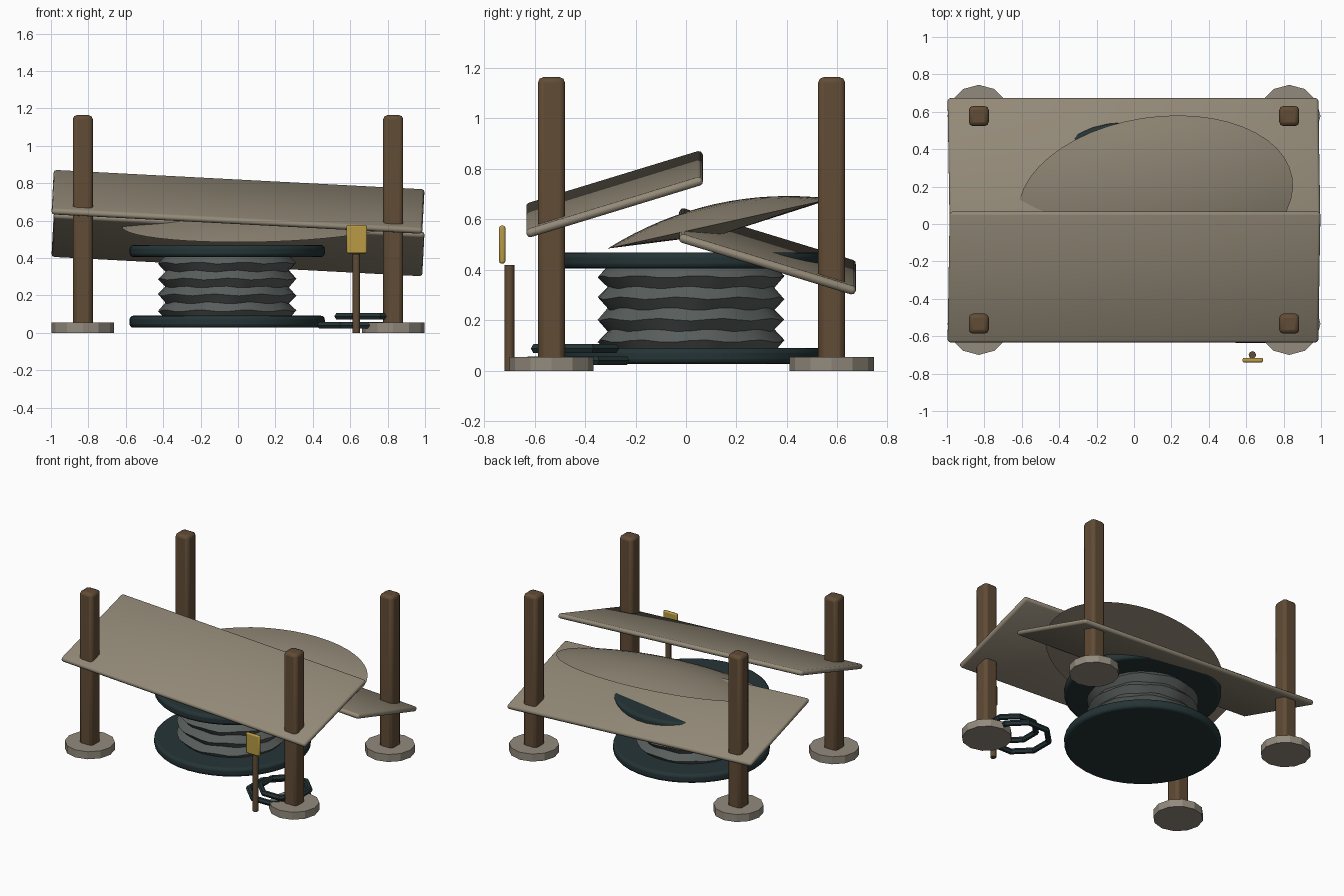
import bpy, bmesh, math
from mathutils import Matrix

if "Cube" in bpy.data.objects:
    bpy.data.objects.remove(bpy.data.objects["Cube"], do_unlink=True)


def material(name, rgb):
    m = bpy.data.materials.new(name)
    m.use_nodes = True
    m.diffuse_color = (*rgb, 1)
    m.node_tree.nodes["Principled BSDF"].inputs["Base Color"].default_value = (*rgb, 1)
    return m


canvas = material("khaki canvas", (0.29, 0.25, 0.185))
wood = material("dark wood", (0.12, 0.072, 0.036))
stone = material("pale stone", (0.29, 0.255, 0.205))
rubber = material("dark teal rubber", (0.018, 0.034, 0.037))
bellows_grey = material("bellows grey", (0.10, 0.115, 0.108))
brass = material("brass yellow", (0.48, 0.33, 0.06))


def finish(name, bm, mat, matrix, angle=None, bevel=0, segments=2):
    """Turn a bmesh into a placed object; angle None keeps flat faces."""
    bmesh.ops.recalc_face_normals(bm, faces=bm.faces)
    mesh = bpy.data.meshes.new(name)
    bm.to_mesh(mesh)
    bm.free()
    mesh.materials.append(mat)
    ob = bpy.data.objects.new(name, mesh)
    bpy.context.collection.objects.link(ob)
    ob.matrix_world = matrix
    if bevel:
        mod = ob.modifiers.new("Bevel", "BEVEL")
        mod.width, mod.segments = bevel, segments
    if angle:
        bpy.ops.object.select_all(action="DESELECT")
        ob.select_set(True)
        bpy.context.view_layer.objects.active = ob
        if angle >= 180:
            bpy.ops.object.shade_smooth()
        else:
            bpy.ops.object.shade_smooth_by_angle(angle=math.radians(angle))
    return ob


def box(name, size, place, mat, turn=Matrix(), **kw):
    bm = bmesh.new()
    bmesh.ops.create_cube(bm, size=1)
    bmesh.ops.scale(bm, vec=size, verts=bm.verts)
    return finish(name, bm, mat, Matrix.Translation(place) @ turn, **kw)


def lathe(name, profile, sides, place, mat, turn=Matrix(), wave=None, closed=False, **kw):
    """Sweep (radius, height) points round z; a closed profile makes a ring."""
    bm = bmesh.new()
    rings = []
    for i, (r, z) in enumerate(profile):
        ring = []
        for k in range(sides):
            a = math.tau * k / sides
            dz = wave(i, a) if wave else 0
            ring.append(bm.verts.new((r * math.sin(a), r * math.cos(a), z + dz)))
        rings.append(ring)
    pairs = list(zip(rings, rings[1:]))
    if closed:
        pairs.append((rings[-1], rings[0]))
    else:
        bm.faces.new(rings[0])
        bm.faces.new(rings[-1])
    for lo, hi in pairs:
        for k in range(sides):
            n = (k + 1) % sides
            bm.faces.new((lo[k], lo[n], hi[n], hi[k]))
    return finish(name, bm, mat, Matrix.Translation(place) @ turn, **kw)


def rot(degrees, axis):
    return Matrix.Rotation(math.radians(degrees), 4, axis)


# Four posts on round feet
for side, x in (("left", 0.83), ("right", -0.83)):
    for end, y in (("front", -0.533), ("back", 0.577)):
        box(f"{end}_{side}_post", (0.107, 0.107, 1.161), (x, y, 0.583), wood,
            bevel=0.022, segments=2, angle=40)
        lathe(f"{end}_{side}_foot", [(0.167, 0), (0.167, 0.055)], 12, (x, y, 0), stone)

# Two sloping roof sheets, both leaning down towards the left
for name, pitch, place in (("front_sheet", 17, (0, -0.283, 0.70)),
                           ("back_sheet", -17, (0, 0.323, 0.473))):
    box(name, (1.985, 0.73, 0.035), place, canvas, rot(3, "Y") @ rot(pitch, "X"),
        bevel=0.015, angle=180)

# Shallow domed cover, tilted up at the back
steps = 8
under = [(max(0.01, i / steps), -0.042 * (1 - i / steps)) for i in range(steps + 1)]
over = [(max(0.01, i / steps), 0.08 * (1 - (i / steps) ** 2)) for i in reversed(range(steps))]
lathe("domed_cover", under + over, 48, (0.115, 0.135, 0.583), canvas,
      rot(12.5, "X") @ rot(9, "Z") @ Matrix.Diagonal((0.741, 0.447, 1, 1)), angle=24)

# Drum: two rounded plates with a pleated bellows between them
drum = (-0.058, 0.02)
for name, z in (("drum_bottom_plate", 0.027), ("drum_top_plate", 0.405)):
    lathe(name, [(0.522, 0), (0.522, 0.064)], 40, (*drum, z), rubber,
          bevel=0.02, segments=3, angle=40)

pleats = 4
pitch = 0.34 / pleats
pleat_profile = [(0.37 if i % 2 else 0.33, 0.075 + i * pitch / 2) for i in range(2 * pleats + 1)]
lathe("bellows", pleat_profile, 36, (*drum, 0), bellows_grey, angle=30,
      wave=lambda i, a: 0.005 * math.sin(9 * a + i) if 0 < i < 2 * pleats else 0)

# Two octagonal hose coils on the ground by the front left foot
for name, radius, place in (("lower_coil", 0.202, (0.63, -0.43, 0.04)),
                            ("upper_coil", 0.168, (0.69, -0.44, 0.088))):
    tube = [(radius + 0.021 * math.cos(math.tau * k / 6), 0.02 * math.sin(math.tau * k / 6))
            for k in range(6)]
    lathe(name, tube, 8, place, rubber, rot(22.5, "Z"), closed=True)

# Marker stake with a small plate
lathe("marker_stake", [(0.02, 0), (0.02, 0.42)], 8, (0.633, -0.70, 0), wood, angle=50)
box("marker_plate", (0.11, 0.024, 0.15), (0.635, -0.728, 0.50), brass,
    bevel=0.008, segments=2, angle=40)
